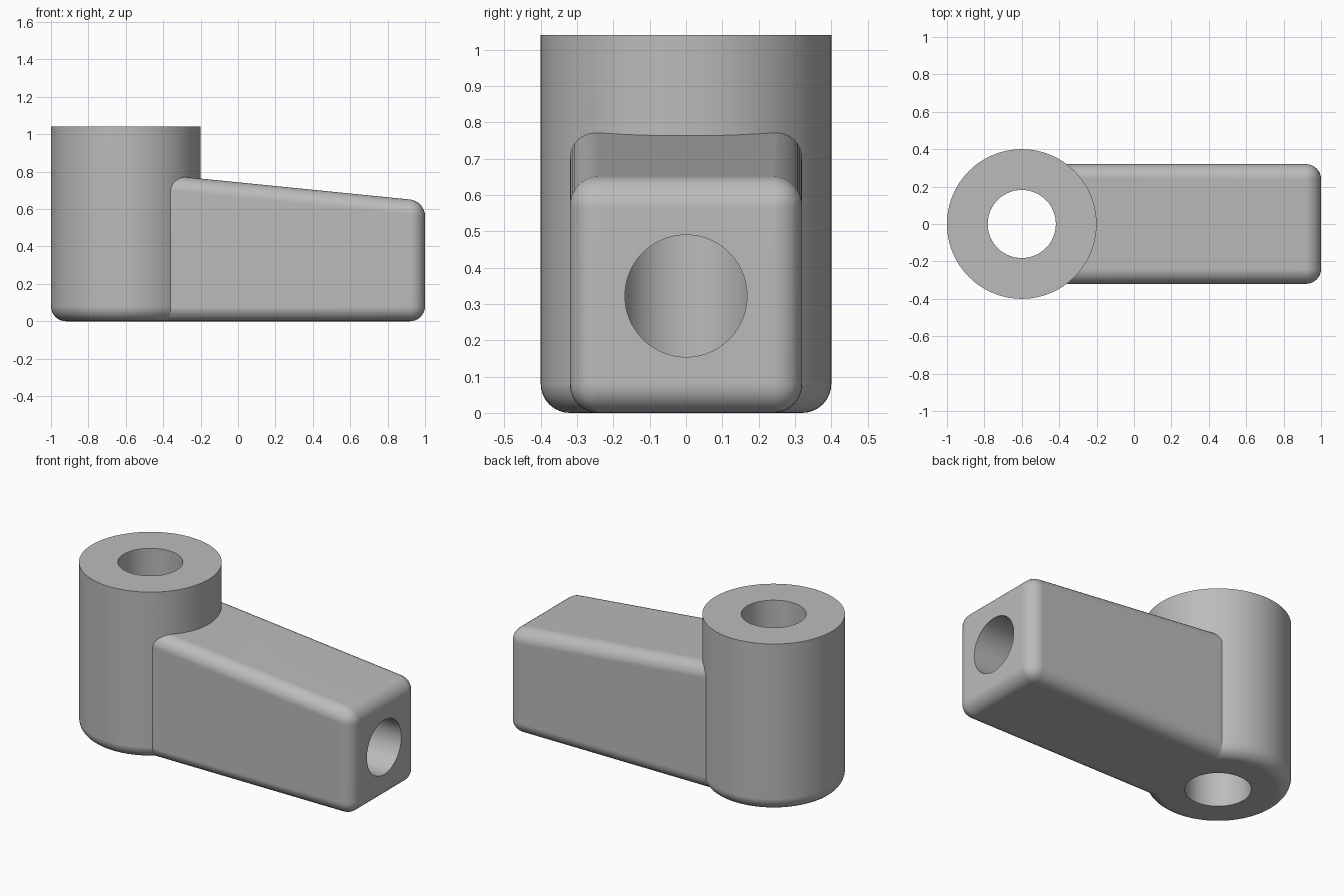
import bpy, bmesh
from math import radians, sin, cos, pi
from mathutils import Matrix

cube = bpy.data.objects.get("Cube")
if cube:
    bpy.data.objects.remove(cube, do_unlink=True)

HUB_X, HUB_R, HUB_H = -0.6, 0.4, 1.04
FILLET, HALF_WIDTH = 0.08, 0.32

grey = bpy.data.materials.new("plain grey")
grey.use_nodes = True
colour = (0.5, 0.5, 0.5, 1)
grey.diffuse_color = colour
grey.node_tree.nodes["Principled BSDF"].inputs["Base Color"].default_value = colour


def make_object(name, bm):
    bmesh.ops.recalc_face_normals(bm, faces=bm.faces)
    mesh = bpy.data.meshes.new(name)
    bm.to_mesh(mesh)
    bm.free()
    mesh.materials.append(grey)
    obj = bpy.data.objects.new(name, mesh)
    bpy.context.collection.objects.link(obj)
    return obj


def cylinder(name, radius, length, matrix, segments=96):
    bm = bmesh.new()
    bmesh.ops.create_cone(bm, cap_ends=True, segments=segments, radius1=radius,
                          radius2=radius, depth=length, matrix=matrix)
    return make_object(name, bm)


def lathe(name, profile, x, segments=128):
    """Solid of revolution about the vertical line at x."""
    bm = bmesh.new()
    rings = [[bm.verts.new((x + r * cos(2 * pi * i / segments),
                            r * sin(2 * pi * i / segments), z))
              for i in range(segments)] for r, z in profile]
    for low, high in zip(rings, rings[1:]):
        for i in range(segments):
            j = (i + 1) % segments
            bm.faces.new((low[i], low[j], high[j], high[i]))
    bm.faces.new(rings[0])
    bm.faces.new(rings[-1])
    return make_object(name, bm)


def boolean(target, other, operation):
    mod = target.modifiers.new(operation.lower(), "BOOLEAN")
    mod.operation, mod.solver, mod.object = operation, "EXACT", other
    bpy.context.view_layer.objects.active = target
    bpy.ops.object.modifier_apply(modifier=mod.name)
    bpy.data.objects.remove(other, do_unlink=True)


# Upright hub with a rounded lower rim
steps = 8
rim = [(HUB_R - FILLET + FILLET * sin(a), FILLET - FILLET * cos(a))
       for a in (pi / 2 * i / steps for i in range(steps + 1))]
bracket = lathe("socket_bracket", rim + [(HUB_R, HUB_H)], HUB_X)

# Tapered arm, rounded on every edge
bm = bmesh.new()
side = [(HUB_X, 0), (1, 0), (1, 0.643), (HUB_X, 0.803)]
near = bm.faces.new([bm.verts.new((x, -HALF_WIDTH, z)) for x, z in side])
new = bmesh.ops.extrude_face_region(bm, geom=[near])["geom"]
bmesh.ops.translate(bm, vec=(0, 2 * HALF_WIDTH, 0),
                    verts=[v for v in new if isinstance(v, bmesh.types.BMVert)])
bmesh.ops.recalc_face_normals(bm, faces=bm.faces)
bmesh.ops.bevel(bm, geom=bm.edges[:], offset=FILLET, offset_type="OFFSET",
                segments=steps, profile=0.5, affect="EDGES")
boolean(bracket, make_object("arm", bm), "UNION")

# Vertical bore right through the hub
boolean(bracket, cylinder("hub_bore", 0.182, 2 * HUB_H,
                          Matrix.Translation((HUB_X, 0, HUB_H / 2))), "DIFFERENCE")

# Horizontal bore along the arm, opening into the vertical one
boolean(bracket, cylinder("arm_bore", 0.168, 1.7,
                          Matrix.Translation((HUB_X + 0.85, 0, 0.322))
                          @ Matrix.Rotation(pi / 2, 4, "Y")), "DIFFERENCE")

# Smooth shading that keeps the flats flat
bpy.ops.object.select_all(action="DESELECT")
bracket.select_set(True)
bpy.context.view_layer.objects.active = bracket
bpy.ops.object.shade_smooth_by_angle(angle=radians(30))
normals = bracket.modifiers.new("weighted_normals", "WEIGHTED_NORMAL")
normals.keep_sharp = True
